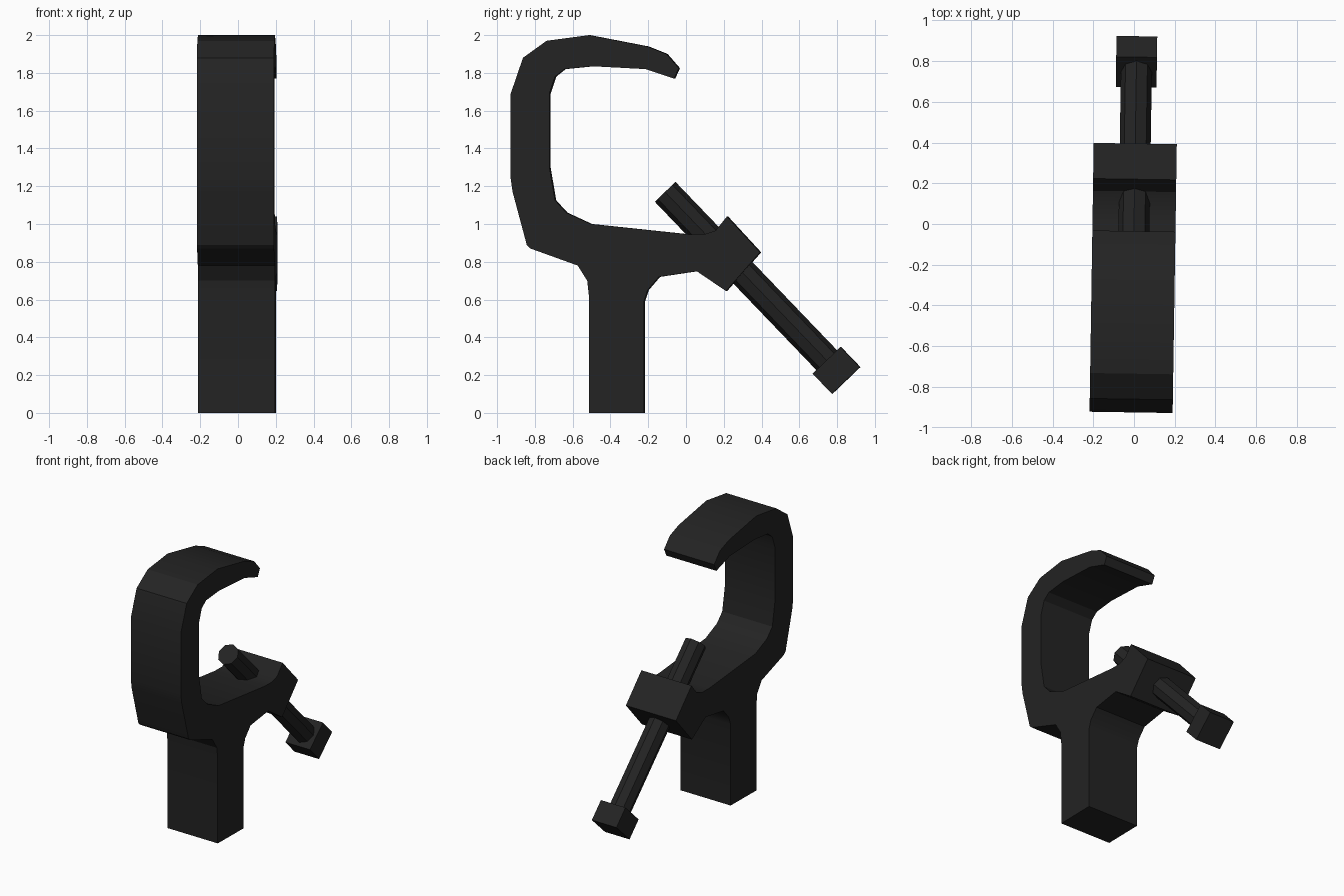
import bpy, bmesh, math
from mathutils import Vector, Matrix

if "Cube" in bpy.data.objects:
    bpy.data.objects.remove(bpy.data.objects["Cube"])

YAW = Matrix.Rotation(-0.0155, 4, 'Z')   # the model sits slightly turned
black = bpy.data.materials.new("black_metal")
black.diffuse_color = (0.017, 0.017, 0.017, 1)
black.use_nodes = True
black.node_tree.nodes["Principled BSDF"].inputs["Base Color"].default_value = black.diffuse_color


def finish(name, bm, matrix, smooth=None):
    bmesh.ops.recalc_face_normals(bm, faces=bm.faces)
    bm.transform(YAW @ matrix)
    mesh = bpy.data.meshes.new(name)
    bm.to_mesh(mesh)
    bm.free()
    mesh.materials.append(black)
    ob = bpy.data.objects.new(name, mesh)
    bpy.context.collection.objects.link(ob)
    if smooth:
        bpy.context.view_layer.objects.active = ob
        ob.select_set(True)
        bpy.ops.object.shade_smooth_by_angle(angle=math.radians(smooth))
        ob.select_set(False)
    return ob


# Hook, stem and nut block: one side profile (y, z) extruded along x
profile = [
    (-0.51, 0), (-0.22, 0), (-0.22, 0.59), (-0.20, 0.65), (-0.14, 0.72),
    (0.06, 0.75), (0.215, 0.645), (0.395, 0.85), (0.22, 1.04), (0.16, 0.965),
    (0.10, 0.945), (0.02, 0.945), (-0.50, 1.00), (-0.63, 1.06), (-0.69, 1.125),
    (-0.72, 1.30), (-0.72, 1.69), (-0.69, 1.78), (-0.64, 1.82), (-0.49, 1.835),
    (-0.21, 1.82), (-0.06, 1.77), (-0.035, 1.825), (-0.10, 1.90), (-0.20, 1.94),
    (-0.51, 2.0), (-0.735, 1.97), (-0.86, 1.88), (-0.925, 1.69), (-0.925, 1.24),
    (-0.915, 1.17), (-0.84, 0.89), (-0.82, 0.87), (-0.57, 0.78), (-0.52, 0.70),
    (-0.51, 0.61)]
bm = bmesh.new()
face = bm.faces.new([bm.verts.new((-0.204, y, z)) for y, z in profile])
ext = bmesh.ops.extrude_face_region(bm, geom=[face])
bmesh.ops.translate(bm, vec=(0.408, 0, 0),
                    verts=[v for v in ext["geom"] if isinstance(v, bmesh.types.BMVert)])
finish("clamp_body", bm, Matrix(), 25)

# Screw axis from the tip down to the head
tip, head = Vector((0, -0.11, 1.17)), Vector((0, 0.797, 0.225))
axis = head - tip
tilt = Matrix.Rotation(math.atan2(-axis.y, axis.z), 4, 'X')

# Eight-sided screw shaft
bm = bmesh.new()
bmesh.ops.create_cone(bm, cap_ends=True, segments=8, radius1=0.076, radius2=0.076,
                      depth=axis.length)
finish("screw_shaft", bm, Matrix.Translation((tip + head) / 2) @ tilt)

# Square screw head
bm = bmesh.new()
bmesh.ops.create_cube(bm, size=1)
finish("screw_head", bm, Matrix.Translation(head) @ tilt @ Matrix.Diagonal((0.2, 0.205, 0.148, 1)))
